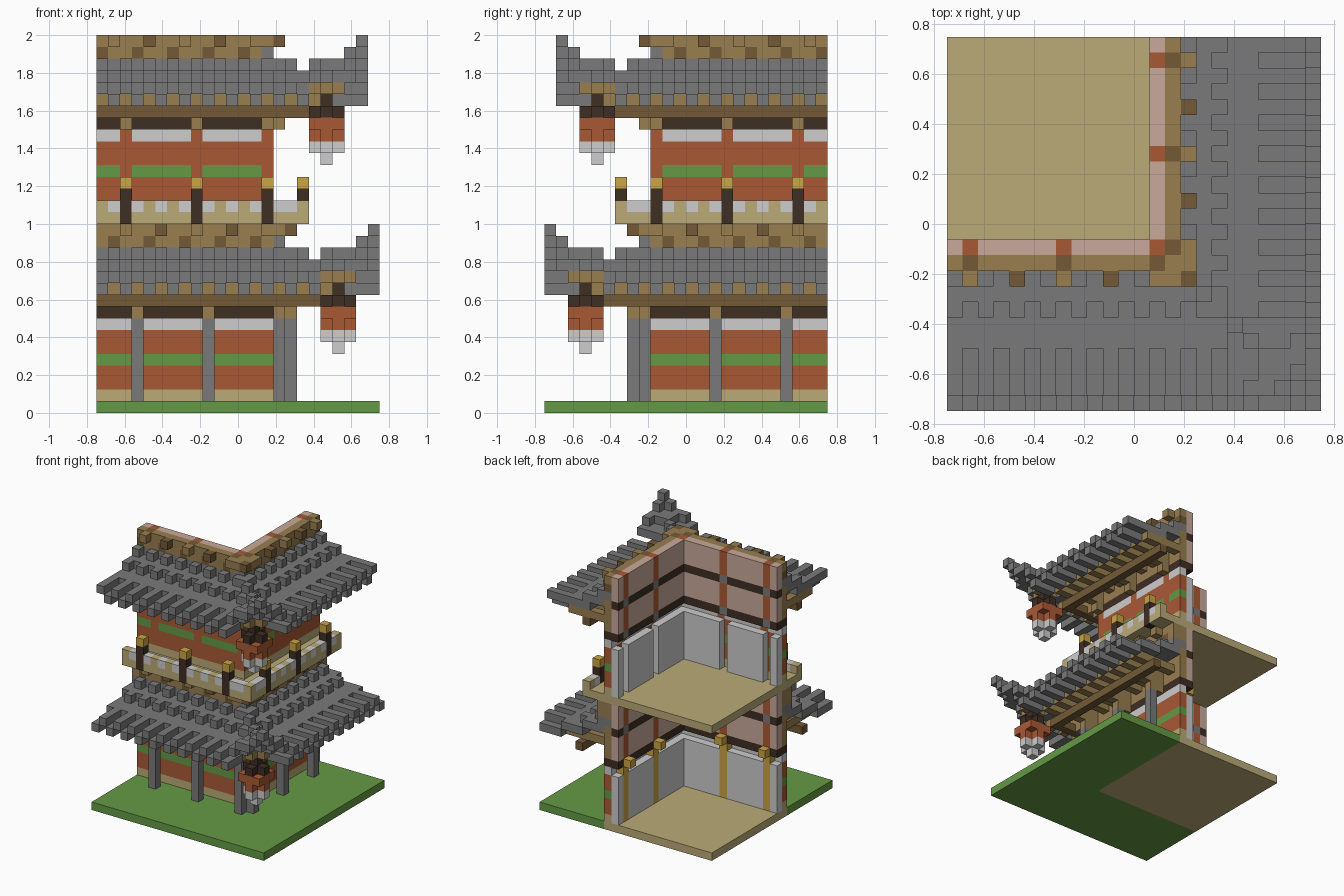
import bpy
import bmesh
from mathutils import Vector

if bpy.data.objects.get("Cube"):
    bpy.data.objects.remove(bpy.data.objects["Cube"])

U = 1 / 16          # edge of one block
HALF = 12           # half of the footprint in blocks

PALETTE = {
    "grass": "659A45", "sandstone": "BBAB79", "red_clay": "AA5935",
    "white": "CDCDCD", "dark_wood": "3F2E24", "slate": "7A7A7A",
    "oak": "987E50", "brown_wood": "735A37", "gold": "CBA645",
    "pink_plaster": "CAAA9B",
}


def linear(h):
    c = int(h, 16) / 255
    return c / 12.92 if c <= 0.04045 else ((c + 0.055) / 1.055) ** 2.4


def make_material(name, code):
    mat = bpy.data.materials.new(name)
    mat.use_nodes = True
    rgba = [linear(code[n:n + 2]) for n in (0, 2, 4)] + [1]
    mat.diffuse_color = rgba
    bsdf = next(n for n in mat.node_tree.nodes if n.type == 'BSDF_PRINCIPLED')
    bsdf.inputs["Base Color"].default_value = rgba
    bsdf.inputs["Roughness"].default_value = 0.9
    return mat


MATS = {n: make_material(n, c) for n, c in PALETTE.items()}
blocks = {}         # (i, j, k) -> (part, colour); i to the right, j to the front


def fill(part, colour, i, j, k):
    """Fill a range of blocks and its mirror image across the corner diagonal."""
    for a in range(*i):
        for b in range(*j):
            for c in range(*k):
                blocks[a, b, c] = blocks[b, a, c] = (part, colour)


def one(n):
    return (n, n + 1)


def wall(z, upper):
    # outer skin: stacked coloured courses
    courses = [("sandstone", 1, 2), ("red_clay", 2, 4), ("grass", 4, 5),
               ("red_clay", 5, 7), ("white", 7, 8), ("dark_wood", 8, 9),
               ("oak", 9, 16)]
    for colour, a, b in courses:
        fill("outer_wall", colour, (0, 15), one(14), (z + a, z + b))
    # inner skin: panels with a ledge, then beams and plaster above
    for a, b in ((0, 1), (2, 7), (8, 14)):
        fill("inner_panel", "white", (a, b), one(13), (z + 1, z + 7))
    lining = [("dark_wood", 8, 9), ("pink_plaster", 9, 12),
              ("dark_wood", 12, 13), ("pink_plaster", 13, 16)]
    for colour, a, b in lining:
        fill("inner_wall", colour, (0, 14), one(13), (z + a, z + b))
    # uprights
    for i in (1, 7, 13):
        fill("inner_column", "red_clay", one(i), one(13), (z + 9, z + 16))
        for k in (8, 12):
            fill("inner_column", "slate", one(i), one(13), one(z + k))
    if upper:
        for i in (2, 8, 14):
            fill("outer_column", "red_clay", one(i), one(14), (z + 2, z + 8))


def roof(z, s):
    edge = 23 + s
    corner = 18 + s
    # bracket blocks, cross beams and purlin
    for i in (2 + s, 8 + s, 14 + s):
        fill("bracket", "oak", one(i), (15, 16 + s), one(z + 8))
        fill("cross_beam", "oak", one(i), (15, 17 + s), one(z + 9))
    fill("purlin", "brown_wood", (0, corner), one(17 + s), one(z + 9))
    # top course of tiles under the cornice
    fill("roof_tiles", "slate", (0, 15 + s), (14, 15 + s), one(z + 13))
    for i in range(corner):

        def run(part, colour, a, b, k):
            fill(part, colour, one(i), (max(a, i), b), one(z + k))

        # two tiers of tiles, each with ribs reaching past the valleys
        run("roof_tiles", "slate", 15, 17 + s, 12)
        run("roof_tiles", "slate", 17 + s, 20 + s, 11)
        if (i + s) % 2 == 0:
            run("rafter", "oak", 15, 20 + s, 10)
            run("roof_tiles", "slate", 15, 16 + s, 13)
            run("roof_tiles", "slate", 17 + s, corner, 12)
            run("roof_tiles", "slate", 20 + s, edge, 11)
        else:
            run("roof_tiles", "slate", 20 + s, edge, 10)
    # upturned corner rising step by step to the tip
    for i in range(corner, edge):
        for j in range(i, edge):
            reach = i + j - 2 * corner
            step = (reach >= 5 or i == j) + (reach >= 7) + (reach >= 8)
            fill("upturned_corner", "slate", one(i), one(j), one(z + 12 + step))
    # cornice with log ends
    fill("cornice", "oak", (0, 15 + s), (14, 15 + s), (z + 14, z + 16))
    for i in (1, 7, 13):
        fill("cornice", "brown_wood", one(i), one(14), one(z + 15))
    for i in range(s, 14 + s, 3):
        fill("cornice", "brown_wood", one(i), one(14 + s), one(z + 14))
        fill("log_end", "brown_wood" if (i - s) % 2 else "oak",
             one(i + 1), one(15 + s), one(z + 15))
    fill("log_end", "oak", one(14 + s), one(15 + s), one(z + 15))
    fill("log_end", "brown_wood", one(15 + s), one(15 + s), one(z + 15))
    # hip ridge descending from the cornice
    for d, k in ((14, 14), (15, 13), (16, 13), (17, 12)):
        fill("hip_ridge", "slate", one(d + s), one(d + s), one(z + k))


def lantern(z, s):
    c = 19 + s

    def cross(colour, k, full=False):
        for a in (-1, 0, 1):
            for b in (-1, 0, 1):
                if full or a * b == 0:
                    fill("lantern", colour, one(c + a), one(c + b), one(z + k))

    fill("lantern", "white", one(c), one(c), one(z + 5))
    cross("white", 6)
    cross("red_clay", 7)
    cross("red_clay", 8, True)
    cross("dark_wood", 9)
    fill("lantern", "dark_wood", one(c), one(c), one(z + 10))
    cross("oak", 11)


# ground and lower floor
fill("lawn", "grass", (0, 24), (0, 24), one(0))
fill("lower_floor", "sandstone", (0, 15), (0, 15), one(0))

# lower storey
wall(0, False)
roof(0, 1)
lantern(0, 1)
for i in (3, 9, 15):
    fill("pillar", "slate", one(i), one(16), (1, 8))
for i in (1, 7):
    fill("gold_post", "gold", one(i), one(13), (1, 8))
    fill("gold_post", "gold", one(i), one(12), one(8))

# upper storey with balcony
fill("balcony_floor", "sandstone", (0, 18), (0, 18), one(16))
wall(16, True)
roof(16, 0)
lantern(16, 0)
fill("balcony_rail", "sandstone", (0, 18), one(17), one(17))
for i in (1, 3, 5, 7, 9, 11, 13, 15, 16):
    fill("balcony_rail", "white", one(i), one(17), one(17))
for i in (2, 8, 14):
    fill("rail_post", "dark_wood", one(i), one(17), (16, 19))
    fill("rail_post", "gold", one(i), one(17), one(19))

# turn each part into a mesh of its exposed block faces
AXES = [Vector(a) for a in ((1, 0, 0), (0, 1, 0), (0, 0, 1))]


def build(part):
    bm = bmesh.new()
    names = sorted({c for p, c in blocks.values() if p == part})
    for (i, j, k), (owner, colour) in blocks.items():
        if owner != part:
            continue
        mid = Vector((i + .5 - HALF, HALF - j - .5, k + .5))
        for n in range(3):
            for sign in (1, -1):
                out = AXES[n] * sign
                near = (i + int(out.x), j - int(out.y), k + int(out.z))
                if near in blocks:
                    continue
                u, v = AXES[(n + 1) % 3] / 2, AXES[(n + 2) % 3] / 2 * sign
                c = mid + out / 2
                corners = (c - u - v, c + u - v, c + u + v, c - u + v)
                face = bm.faces.new([bm.verts.new(p * U) for p in corners])
                face.material_index = names.index(colour)
    bmesh.ops.remove_doubles(bm, verts=bm.verts, dist=U / 100)
    mesh = bpy.data.meshes.new(part)
    bm.to_mesh(mesh)
    bm.free()
    for name in names:
        mesh.materials.append(MATS[name])
    bpy.context.collection.objects.link(bpy.data.objects.new(part, mesh))


for part in sorted({p for p, c in blocks.values()}):
    build(part)
